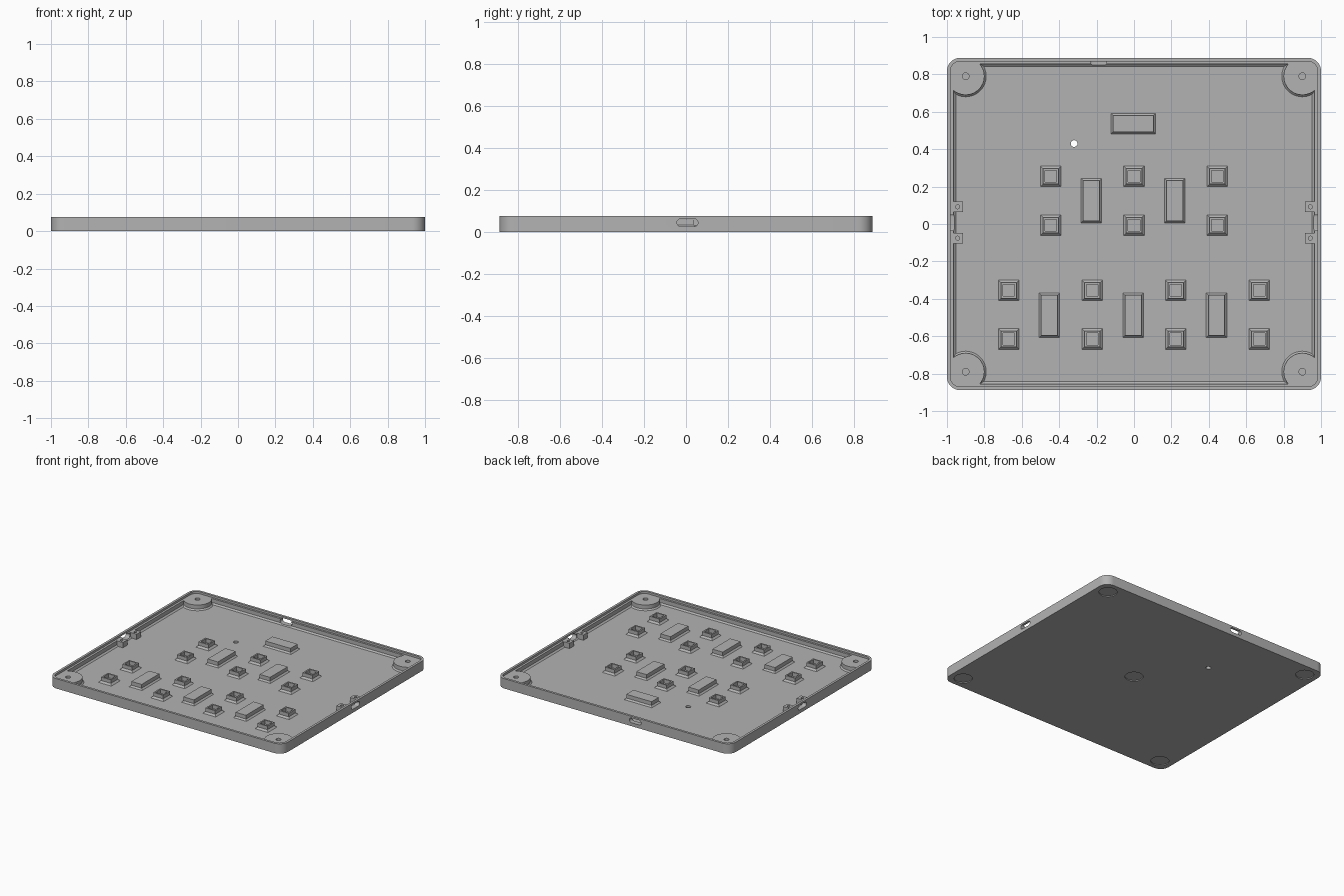
import bpy, bmesh
from math import cos, sin, pi
from mathutils import Matrix

old = bpy.data.objects.get("Cube")
if old:
    bpy.data.objects.remove(old, do_unlink=True)

grey = bpy.data.materials.new("plain grey")
grey.use_nodes = True
grey.diffuse_color = (0.45, 0.45, 0.45, 1)
grey.node_tree.nodes["Principled BSDF"].inputs["Base Color"].default_value = (0.45, 0.45, 0.45, 1)

FLOOR, LEDGE, RIM = 0.02, 0.06, 0.076


def loft(name, layers, at=(0, 0, 0), turn=None, steps=8):
    """Solid through stacked rounded rectangles (half x, half y, corner radius, z)."""
    bm = bmesh.new()
    rings = []
    for hx, hy, r, z in layers:
        ring = []
        for q, (sx, sy) in enumerate([(1, 1), (-1, 1), (-1, -1), (1, -1)]):
            count = steps if r else 0
            for i in range(count + 1):
                a = (q + (i / count if count else 0)) * pi / 2
                ring.append(bm.verts.new((sx * (hx - r) + r * cos(a),
                                          sy * (hy - r) + r * sin(a), z)))
        rings.append(ring)
    n = len(rings[0])
    for low, high in zip(rings, rings[1:]):
        for i in range(n):
            j = (i + 1) % n
            bm.faces.new((low[i], low[j], high[j], high[i]))
    bm.faces.new(rings[0][::-1])
    bm.faces.new(rings[-1])
    bmesh.ops.remove_doubles(bm, verts=bm.verts, dist=1e-5)
    bmesh.ops.recalc_face_normals(bm, faces=bm.faces)
    if turn:
        bm.transform(turn)
    bm.transform(Matrix.Translation(at))
    mesh = bpy.data.meshes.new(name)
    bm.to_mesh(mesh)
    bm.free()
    obj = bpy.data.objects.new(name, mesh)
    bpy.context.collection.objects.link(obj)
    mesh.materials.append(grey)
    return obj


def cylinder(name, r, z0, z1, x=0, y=0):
    return loft(name, [(r, r, r, z0), (r, r, r, z1)], (x, y, 0))


def cut(obj, cutters):
    """Subtract each cutter, then discard it."""
    bpy.context.view_layer.objects.active = obj
    for c in cutters:
        mod = obj.modifiers.new("cut", 'BOOLEAN')
        mod.operation, mod.solver, mod.object = 'DIFFERENCE', 'EXACT', c
        bpy.ops.object.modifier_apply(modifier=mod.name)
        bpy.data.objects.remove(c, do_unlink=True)


def smooth(obj):
    bpy.ops.object.select_all(action='DESELECT')
    obj.select_set(True)
    bpy.context.view_layer.objects.active = obj
    bpy.ops.object.shade_smooth_by_angle(angle=pi / 6)


corners = [(sx * 0.9, sy * 0.79) for sx in (-1, 1) for sy in (-1, 1)]

# Cavity shape, leaving the flared corner posts standing
cavity = loft("cavity", [(0.953, 0.843, 0.02, FLOOR), (0.965, 0.855, 0.02, 0.03),
                         (0.965, 0.855, 0.02, 0.066)])
cut(cavity, [loft("post_shape", [(0.113, 0.113, 0.113, 0.01), (0.11, 0.11, 0.11, FLOOR),
                                 (0.1, 0.1, 0.1, 0.03), (0.1, 0.1, 0.1, 0.09)], (x, y, 0))
             for x, y in corners])

# Tray with stepped rim
tray = loft("tray", [(1, 0.888, 0.07, 0), (1, 0.888, 0.07, RIM)])
cutters = [cavity, loft("rim_step", [(0.982, 0.87, 0.053, LEDGE), (0.982, 0.87, 0.053, 0.1)])]

# Screw holes in the posts, round foot recesses below, and the small floor hole
cutters += [cylinder("screw_hole", 0.018, 0.025, 0.1, x, y) for x, y in corners]
cutters += [cylinder("foot_recess", 0.064, -0.02, 0.007, x, y) for x, y in corners + [(0, 0)]]
cutters.append(cylinder("floor_hole", 0.018, -0.02, 0.1, -0.32, 0.43))

# Rounded slots through the side and back walls
slot = [(0.018, 0.05, 0.0179, -0.05), (0.018, 0.05, 0.0179, 0.05)]
for sx in (-1, 1):
    cutters.append(loft("side_slot", slot, (sx * 0.98, 0.007, 0.0445),
                        Matrix.Rotation(pi / 2, 4, 'Y')))
cutters.append(loft("back_slot", [(0.05, 0.018, 0.0179, -0.05), (0.05, 0.018, 0.0179, 0.05)],
                    (-0.188, 0.87, 0.0445), Matrix.Rotation(pi / 2, 4, 'X')))
cut(tray, cutters)
smooth(tray)


def block(name, x, y, hx, hy, flare):
    """Support block with a flared foot."""
    return loft(name, [(hx + flare, hy + flare, 0, FLOOR - 0.004), (hx + flare, hy + flare, 0, FLOOR),
                       (hx, hy, 0, FLOOR + flare), (hx, hy, 0, LEDGE)], (x, y, 0))


# Small square supports with a pocket on top
squares = [(x, y) for x in (-0.445, 0, 0.445) for y in (0.255, -0.006)]
squares += [(x, y) for x in (-0.67, -0.223, 0.223, 0.67) for y in (-0.355, -0.615)]
for x, y in squares:
    support = block("square_support", x, y, 0.042, 0.042, 0.013)
    cut(support, [loft("pocket", [(0.031, 0.031, 0, 0.03), (0.031, 0.031, 0, 0.1)], (x, y, 0))])

# Long supports
longs = [(-0.228, 0.125), (0.218, 0.125), (-0.452, -0.487), (-0.005, -0.487), (0.441, -0.487)]
for x, y in longs:
    block("long_support", x, y, 0.044, 0.108, 0.011)
block("wide_support", -0.004, 0.537, 0.108, 0.044, 0.011)

# Drilled lugs either side of the side slots
for sx in (-1, 1):
    for y in (0.092, -0.076):
        lug = loft("side_lug", [(0.033, 0.027, 0, FLOOR - 0.004), (0.033, 0.027, 0, LEDGE + 0.001)],
                   (sx * 0.946, y, 0))
        cut(lug, [cylinder("lug_hole", 0.011, 0.03, 0.1, sx * 0.943, y)])
        smooth(lug)
